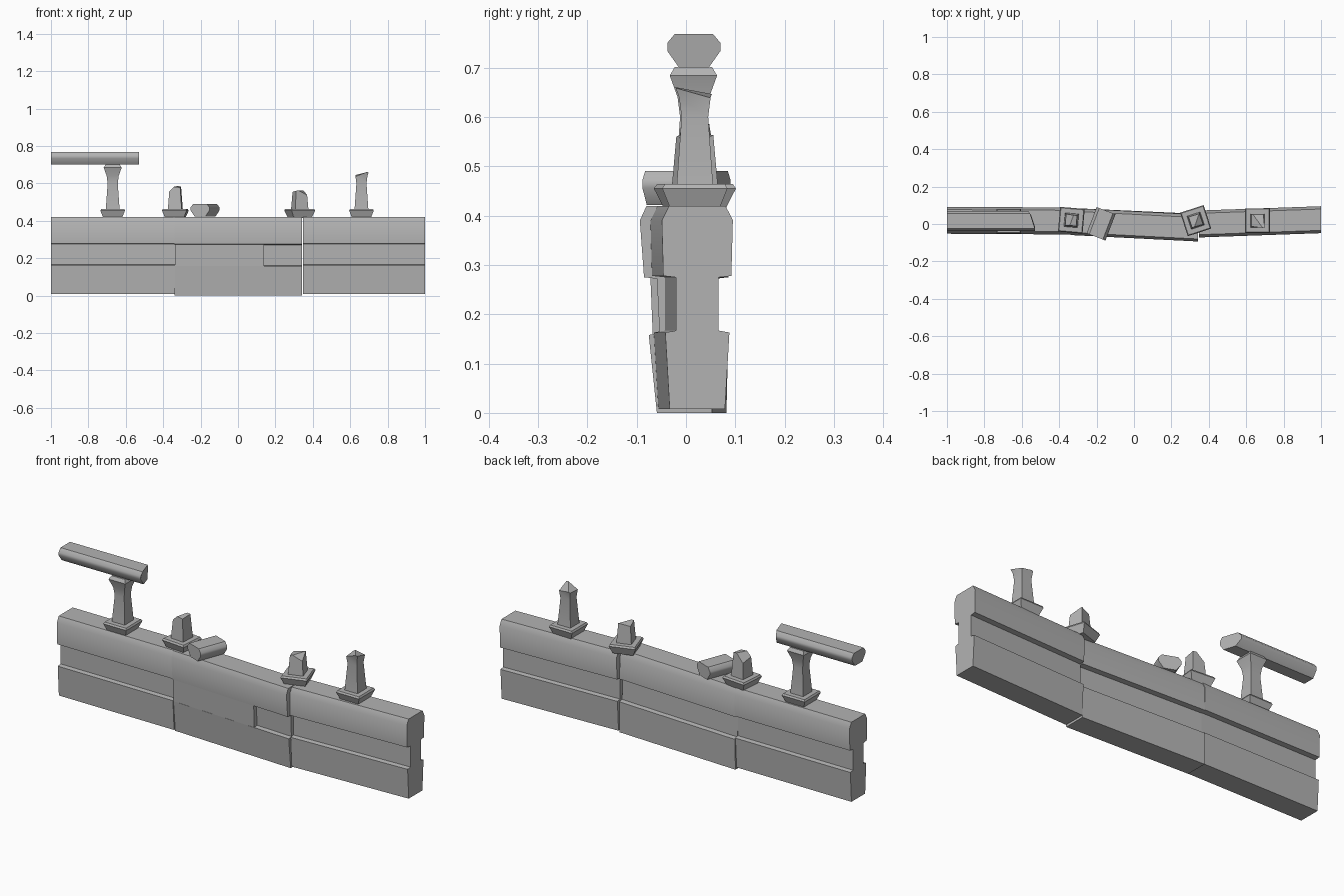
import bpy, bmesh, math
from mathutils import Vector, Matrix

cube = bpy.data.objects.get("Cube")
if cube:
    bpy.data.objects.remove(cube)

# Single stone material
STONE = (0.45, 0.45, 0.45, 1)
stone = bpy.data.materials.new("grey stone")
stone.use_nodes = True
stone.diffuse_color = STONE
stone.node_tree.nodes["Principled BSDF"].inputs["Base Color"].default_value = STONE


def loft(bm, rings):
    """Skin a row of equal-length closed rings and cap both ends."""
    loops = [[bm.verts.new(p) for p in ring] for ring in rings]
    n = len(loops[0])
    for a, b in zip(loops, loops[1:]):
        for i in range(n):
            j = (i + 1) % n
            bm.faces.new((a[i], a[j], b[j], b[i]))
    bm.faces.new(loops[0][::-1])
    bm.faces.new(loops[-1])


def finish(name, bm, angle=40):
    bmesh.ops.recalc_face_normals(bm, faces=bm.faces)
    mesh = bpy.data.meshes.new(name)
    bm.to_mesh(mesh)
    bm.free()
    mesh.materials.append(stone)
    ob = bpy.data.objects.new(name, mesh)
    bpy.context.collection.objects.link(ob)
    bpy.ops.object.select_all(action='DESELECT')
    ob.select_set(True)
    bpy.context.view_layer.objects.active = ob
    bpy.ops.object.shade_smooth_by_angle(angle=math.radians(angle))
    return ob


# Wall cross-section: (half width, height), recessed band on both sides
HALF = [(.056, 0), (.065, .158), (.043, .162), (.043, .272),
        (.069, .275), (.072, .39), (.057, .42)]
SECTION = [(-w, z) for w, z in HALF] + [(w, z) for w, z in reversed(HALF)]


def wall(name, start, end, drop=0.0, section=SECTION):
    """start and end: x, centre y at the bottom, centre y at the top."""
    bm = bmesh.new()
    rings = []
    for x, low, high in (start, end):
        rings.append([(x, y + low + (high - low) * z / .42,
                       z + drop * (1 - z / .42)) for y, z in section])
    loft(bm, rings)
    return finish(name, bm)


wall("wall_right_section", (-1, .02, .02), (-.338, .016, .016), .008)
wall("wall_middle_section", (-.34, .026, .012), (.343, -.003, -.023))
wall("wall_left_section", (.347, 0, 0), (1, .023, .023), .008)

# Panel that still fills part of the front recess of the middle section
panel = [(-.066, .159), (-.066, .274), (-.04, .274), (-.04, .159)]
wall("front_panel", (-.338, .026, .012), (.14, .005, -.012), 0, panel)


# Balusters: square sections (half width, height)
FOOT = [(.05, .415), (.066, .455), (.061, .464)]
SHAFT = [(.037, .46), (.027, .6), (.032, .64), (.048, .684), (.038, .701)]


def square_stack(levels):
    bm = bmesh.new()
    loft(bm, [[(-w, -w, z), (w, -w, z), (w, w, z), (-w, w, z)]
              for w, z in levels])
    return bm


def baluster(name, x, y, turn=0, cuts=()):
    """cuts: (height, normal) planes that break off the top of the shaft."""
    place = Matrix.Translation((x, y, 0)) @ Matrix.Rotation(math.radians(turn), 4, 'Z')
    for part, levels in (("foot", FOOT), ("shaft", SHAFT)):
        bm = square_stack(levels)
        for height, normal in (cuts if part == "shaft" else ()):
            cut = bmesh.ops.bisect_plane(
                bm, geom=bm.verts[:] + bm.edges[:] + bm.faces[:],
                plane_co=(0, 0, height), plane_no=Vector(normal).normalized(),
                clear_outer=True)
            rim = [e for e in cut["geom_cut"] if isinstance(e, bmesh.types.BMEdge)]
            bmesh.ops.contextual_create(bm, geom=rim)
        bm.transform(place)
        finish(name + "_" + part, bm, 25)


baluster("whole_baluster", -.67, .015)
baluster("broken_baluster_a", -.335, .02, -5,
         [(.582, (-1, .2, 1)), (.584, (.1, -.1, 1))])
baluster("broken_baluster_b", .33, .018, 18,
         [(.562, (-.15, .1, 1)), (.566, (.5, -.4, 1))])
baluster("broken_baluster_c", .66, .018, 0,
         [(.653, (-.4, -.1, 1)), (.653, (.15, .3, 1))])

# Handrail cross-section: (side offset, height above its underside)
RAIL_HALF = [(.03, 0), (.054, .034), (.054, .05), (.039, .068)]
RAIL = [(-s, h) for s, h in RAIL_HALF] + [(s, h) for s, h in reversed(RAIL_HALF)]


def rail(name, length, place, slant=0):
    """Rail along local x, with the far end cut at a slant."""
    bm = bmesh.new()
    loft(bm, [[(0, s, h) for s, h in RAIL],
              [(length - slant * max(s, 0), s, h) for s, h in RAIL]])
    bm.transform(place)
    finish(name, bm)


rail("handrail", .47, Matrix.Translation((-1, .016, .7)), .65)
rail("fallen_rail_piece", .15,
     Matrix.Translation((-.203, -.069, .422)) @ Matrix.Rotation(math.radians(69), 4, 'Z'))
